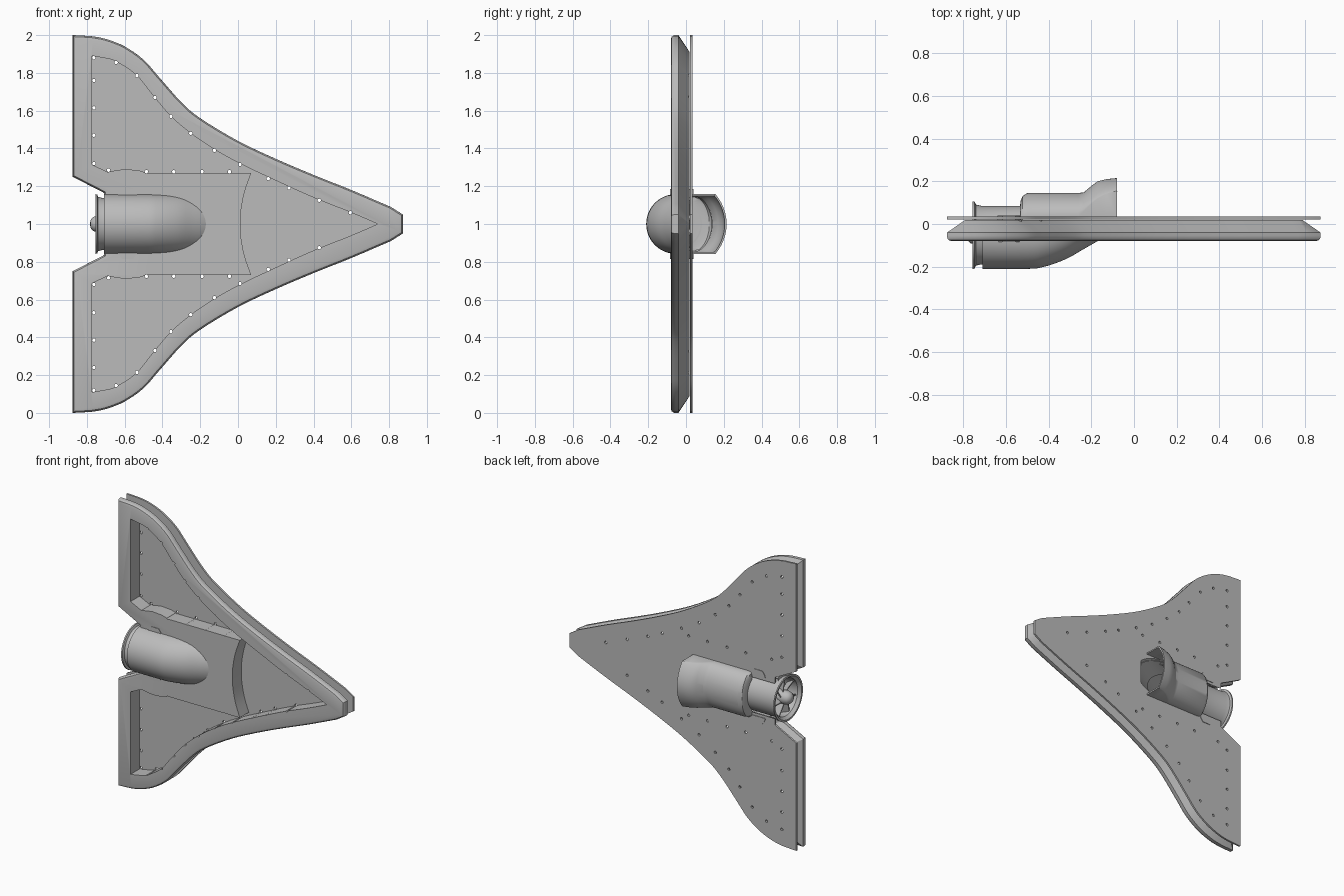
import bpy, bmesh, math
from mathutils import Vector

if "Cube" in bpy.data.objects:
    bpy.data.objects.remove(bpy.data.objects["Cube"])

GREY = bpy.data.materials.new("plain grey")
GREY.use_nodes = True
GREY.diffuse_color = (0.5, 0.5, 0.5, 1)
GREY.node_tree.nodes["Principled BSDF"].inputs["Base Color"].default_value = (0.5, 0.5, 0.5, 1)

AXIS_Y = -0.052   # jet axis height off the wing plane
DUCT_R = 0.158


def make(name, loops, caps=True, closed=True):
    """Loft a list of point loops into an object."""
    bm = bmesh.new()
    rows = [[bm.verts.new(p) for p in loop] for loop in loops]
    n = len(rows[0])
    for a, b in zip(rows, rows[1:]):
        for i in range(n if closed else n - 1):
            j = (i + 1) % n
            bm.faces.new((a[i], a[j], b[j], b[i]))
    if caps:
        bm.faces.new(rows[0])
        bm.faces.new(rows[-1])
    bmesh.ops.recalc_face_normals(bm, faces=bm.faces)
    return finish(name, bm)


def finish(name, bm):
    mesh = bpy.data.meshes.new(name)
    bm.to_mesh(mesh)
    bm.free()
    mesh.materials.append(GREY)
    mesh.shade_smooth()
    mesh.set_sharp_from_angle(angle=math.radians(32))
    ob = bpy.data.objects.new(name, mesh)
    bpy.context.collection.objects.link(ob)
    return ob


def bake(ob):
    """Replace the mesh by its modified result."""
    graph = bpy.context.evaluated_depsgraph_get()
    mesh = bpy.data.meshes.new_from_object(ob.evaluated_get(graph))
    ob.modifiers.clear()
    ob.data = mesh
    mesh.shade_smooth()
    mesh.set_sharp_from_angle(angle=math.radians(32))


def cut(ob, cutters):
    for c in cutters:
        mod = ob.modifiers.new("cut", 'BOOLEAN')
        mod.operation, mod.solver, mod.object = 'DIFFERENCE', 'EXACT', c
    bake(ob)


def spline(pts, steps=4):
    """Smooth curve through 2D points."""
    v = [Vector(p) for p in pts]
    v = [v[0]] + v + [v[-1]]
    out = []
    for a, b, c, d in zip(v, v[1:], v[2:], v[3:]):
        for k in range(steps):
            t = k / steps
            out.append(b + (c - a) * t / 2 + (a * 2 - b * 5 + c * 4 - d) * t * t / 2
                       + (b * 3 - a - c * 3 + d) * t ** 3 / 2)
    return out + [v[-1]]


def mirrored(pts):
    """Close a clockwise upper half outline over the centre line z = 1."""
    pts = [Vector(p) for p in pts]
    return pts + [Vector((p.x, 2 - p.y)) for p in reversed(pts) if abs(p.y - 1) > 1e-4]


def inset(pts, d):
    out = []
    for i, p in enumerate(pts):
        e1, e2 = (p - pts[i - 1]).normalized(), (pts[(i + 1) % len(pts)] - p).normalized()
        n1, n2 = Vector((e1.y, -e1.x)), Vector((e2.y, -e2.x))
        out.append(p + (n1 + n2) * d / (1 + n1.dot(n2)))
    return out


def at_y(pts, y):
    return [(p[0], y, p[1]) for p in pts]


def ring(x, y, r, n=48):
    return [(x, y + r * math.sin(a), 1 + r * math.cos(a))
            for a in (i * math.tau / n for i in range(n))]


def lathe(name, profile, caps=False):
    return make(name, [ring(x, AXIS_Y, r) for x, r in profile], caps)


# Wing outline and the open bay inside it
edge = spline([(-.78, 1.995), (-.7, 1.98), (-.6, 1.94), (-.5, 1.87), (-.42, 1.78), (-.3, 1.645),
               (-.2, 1.56), (0, 1.44), (.2, 1.345), (.4, 1.26), (.6, 1.18), (.81, 1.09)])
wing = mirrored([(-.71, 1.165), (-.875, 1.25), (-.875, 2)] + edge + [(.873, 1.05)])
bay_edge = spline([(-.773, 1.89), (-.7, 1.877), (-.645, 1.86), (-.54, 1.79), (-.45, 1.68),
                   (-.355, 1.57), (-.25, 1.48), (-.125, 1.395), (.01, 1.32), (.2, 1.23),
                   (.4, 1.14), (.6, 1.06), (.74, 1)])
deck_edge = spline([(.012, 1), (.016, 1.07), (.035, 1.17), (.07, 1.27)])
bay_root = [(-.48, 1.27), (-.53, 1.285), (-.6, 1.29), (-.64, 1.285), (-.69, 1.275), (-.773, 1.315)]
upper_bay = [Vector(p) for p in bay_edge + deck_edge[1:] + bay_root]
tip = len(bay_edge) - 1
lower_bay = [Vector((p.x, 2 - p.y)) for p in upper_bay]
bay = upper_bay[:tip + 1] + lower_bay[:tip][::-1] + lower_bay[tip + 1:][::-1] \
    + [Vector((.012, 1))] + upper_bay[tip + 1:]

# Hull frame with rounded front edge and long rear chamfer, plus the back plate
hull = make("wing_frame", [at_y(inset(wing, d), y) for d, y in
                           ((.022, -.08), (.008, -.076), (.001, -.066), (0, -.055),
                            (0, -.04), (.085, .019))])
plate = make("back_plate", [at_y(wing, .022), at_y(wing, .035)])

bay_cutter = make("bay_cutter", [at_y(bay, -.2), at_y(bay, .0205)])

# Duct path bends from the jet axis up to the intake
path = spline([(-.73, AXIS_Y), (-.5, AXIS_Y), (-.42, -.042), (-.32, -.007), (-.24, .038),
               (-.17, .078), (-.03, .16)])
duct_cutter = make("duct_cutter", [ring(p.x, p.y, .15) for p in path])

# Screw holes along the bay edge
holes = [(-.763, z) for z in (1.88, 1.76, 1.615, 1.47, 1.32)] \
    + [(x, 1.277) for x in (-.485, -.34, -.19, -.045)] \
    + [(-.685, 1.285), (-.645, 1.855), (-.535, 1.785), (-.44, 1.67), (-.355, 1.57), (-.25, 1.48),
       (-.125, 1.39), (.01, 1.315), (.16, 1.24), (.27, 1.19), (.43, 1.125), (.595, 1.06)]
bm = bmesh.new()
for x, z in holes:
    for zz in (z, 2 - z):
        made = bmesh.ops.create_cone(bm, cap_ends=True, segments=12, radius1=.009,
                                     radius2=.009, depth=.4)["verts"]
        for v in made:
            v.co = Vector((x + v.co.x, v.co.z, zz + v.co.y))
bmesh.ops.recalc_face_normals(bm, faces=bm.faces)
hole_cutter = finish("hole_cutter", bm)

cut(hull, [bay_cutter, duct_cutter, hole_cutter])
cut(plate, [duct_cutter, hole_cutter])
for c in (bay_cutter, duct_cutter, hole_cutter):
    bpy.data.objects.remove(c)

# Front pod: the lower half of the duct wall
def half_ring(x, y, r, n=40):
    return [(x, min(0, y - r * math.sin(a)), 1 + r * math.cos(a))
            for a in (-.5 + i * (math.pi + 1) / n for i in range(n + 1))]

pod_path = [p for p in path if -.71 < p.x < -.12]
make("front_pod", [half_ring(-.71, AXIS_Y, .13), half_ring(-.71, AXIS_Y, DUCT_R)]
     + [half_ring(p.x, p.y, DUCT_R) for p in pod_path], caps=False, closed=False)

# Rear housing and intake hood: x, shoulder, top, roundness
def hood_loop(x, s, t, p, w, n=24):
    us = [-math.cos(i * math.pi / n) for i in range(n + 1)]
    arc = [(x, s + (t - s) * max(0, 1 - u * u) ** p, 1 + w * u) for u in us]
    return [(x, .03, 1 - w)] + arc + [(x, .03, 1 + w)]

stations = [(-.535, .033, .035, .5, .14), (-.532, .035, .105, .5, .15), (-.522, .035, .13, .5, .156),
            (-.5, .035, .145, .5, .158), (-.26, .036, .145, .5, .158), (-.235, .06, .148, .55, .158),
            (-.2, .095, .178, .65, .158), (-.17, .12, .2, .75, .158), (-.13, .142, .21, .85, .158),
            (-.08, .155, .215, .9, .158)]
hood = make("intake_hood", [hood_loop(*s) for s in stations], caps=False, closed=False)
mod = hood.modifiers.new("wall", 'SOLIDIFY')
mod.thickness, mod.offset = .01, -1
bake(hood)

# Jet nozzle, hub and blades
lathe("nozzle", [(-.52, .137), (-.715, .137), (-.74, .143), (-.746, .157), (-.755, .158),
                 (-.755, .145), (-.735, .128), (-.52, .128), (-.52, .137)])
lathe("hub", [(-.6, .012), (-.61, .035), (-.63, .045), (-.74, .045), (-.765, .038),
              (-.78, .022), (-.783, .008)], caps=True)
for i in range(7):
    a = i * math.tau / 7
    out, side = Vector((0, math.cos(a), math.sin(a))), Vector((0, -math.sin(a), math.cos(a)))
    centre = Vector((-.69, AXIS_Y, 1))
    loops = [[centre + out * r + Vector((dx, 0, 0)) + side * (dx * .7 + dt)
              for dx, dt in ((-.035, -.004), (.035, -.004), (.035, .004), (-.035, .004))]
             for r in (.035, .132)]
    make("blade_%d" % (i + 1), loops)

# Small clips beside the pod
clip = [(-.64, 1.14), (-.63, 1.165), (-.615, 1.185), (-.555, 1.185), (-.54, 1.165), (-.53, 1.14)]
for name, flip in (("upper_clip", 1), ("lower_clip", -1)):
    pts = [(x, 1 + flip * (z - 1)) for x, z in clip]
    make(name, [at_y(pts, -.084), at_y(pts, .039)])
